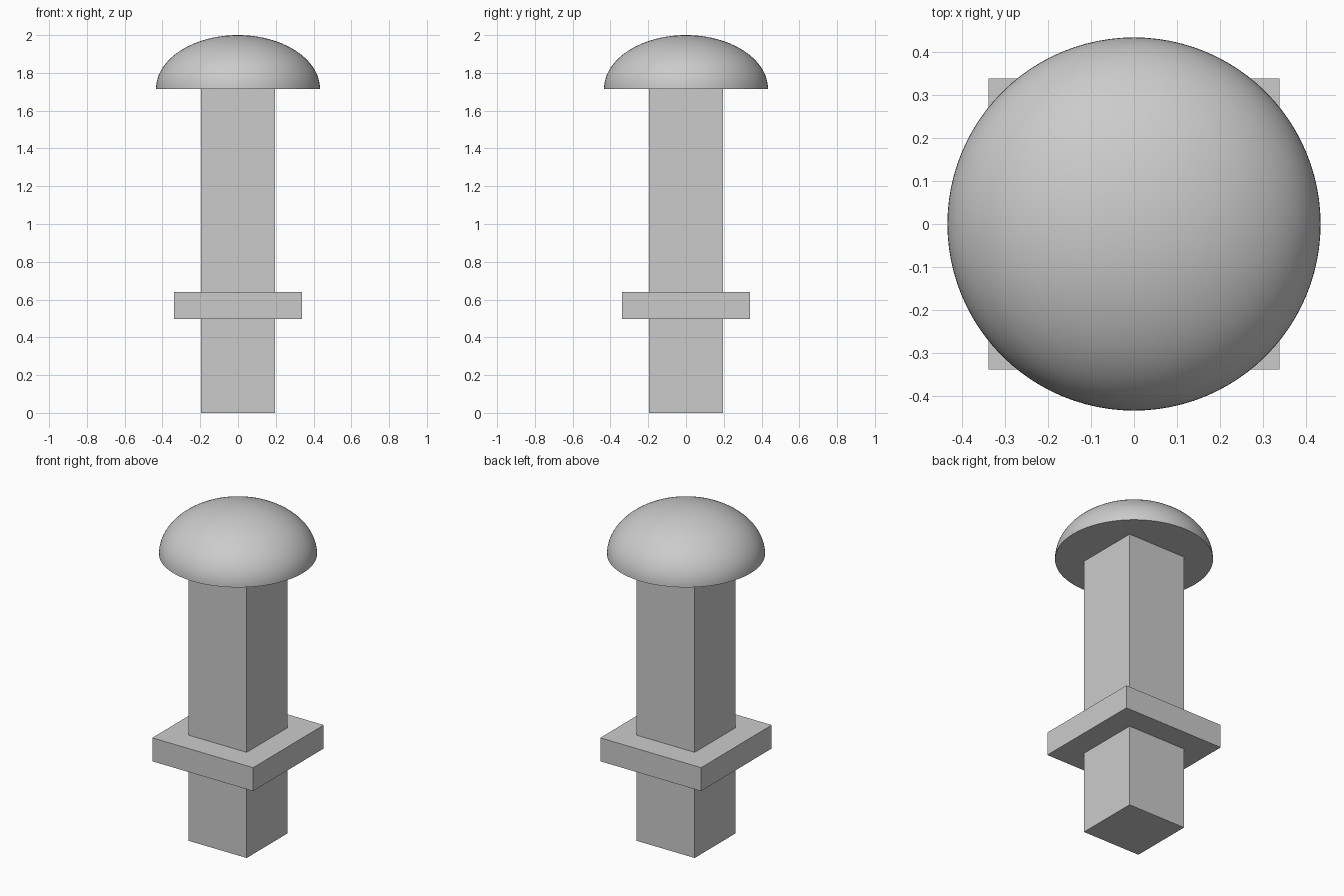
import bpy, bmesh, math

if "Cube" in bpy.data.objects:
    bpy.data.objects.remove(bpy.data.objects["Cube"], do_unlink=True)

# Single grey material
grey = bpy.data.materials.new("plain grey")
grey.use_nodes = True
colour = (0.6, 0.6, 0.6, 1.0)
grey.diffuse_color = colour
grey.node_tree.nodes["Principled BSDF"].inputs["Base Color"].default_value = colour


def add_object(name, bm):
    mesh = bpy.data.meshes.new(name)
    bmesh.ops.recalc_face_normals(bm, faces=bm.faces)
    bm.to_mesh(mesh)
    bm.free()
    mesh.materials.append(grey)
    obj = bpy.data.objects.new(name, mesh)
    bpy.context.collection.objects.link(obj)
    return obj


def square_block(name, half, bottom, top):
    bm = bmesh.new()
    bmesh.ops.create_cube(bm, size=1)
    bmesh.ops.scale(bm, vec=(2 * half, 2 * half, top - bottom), verts=bm.verts)
    bmesh.ops.translate(bm, vec=(0, 0, (top + bottom) / 2), verts=bm.verts)
    return add_object(name, bm)


def dome(name, radius, bottom, top, segments=96, rings=24):
    # Half-ellipse profile spun around z, closed underneath by a flat disc
    bm = bmesh.new()
    profile = [bm.verts.new((0, 0, bottom))]
    for i in range(rings + 1):
        a = math.pi / 2 * i / rings
        r = radius * math.cos(a) if i < rings else 0
        profile.append(bm.verts.new((r, 0, bottom + (top - bottom) * math.sin(a))))
    edges = [bm.edges.new(pair) for pair in zip(profile, profile[1:])]
    bmesh.ops.spin(bm, geom=profile + edges, cent=(0, 0, 0), axis=(0, 0, 1),
                   angle=2 * math.pi, steps=segments)
    bmesh.ops.remove_doubles(bm, verts=bm.verts, dist=1e-5)
    return add_object(name, bm)


# Square shaft and the collar plate around it
square_block("shaft", 0.195, 0.0, 1.72)
square_block("collar", 0.338, 0.498, 0.64)

# Rounded cap
cap = dome("cap", 0.434, 1.715, 2.0)
bpy.ops.object.select_all(action='DESELECT')
cap.select_set(True)
bpy.context.view_layer.objects.active = cap
bpy.ops.object.shade_smooth_by_angle(angle=math.radians(40))
